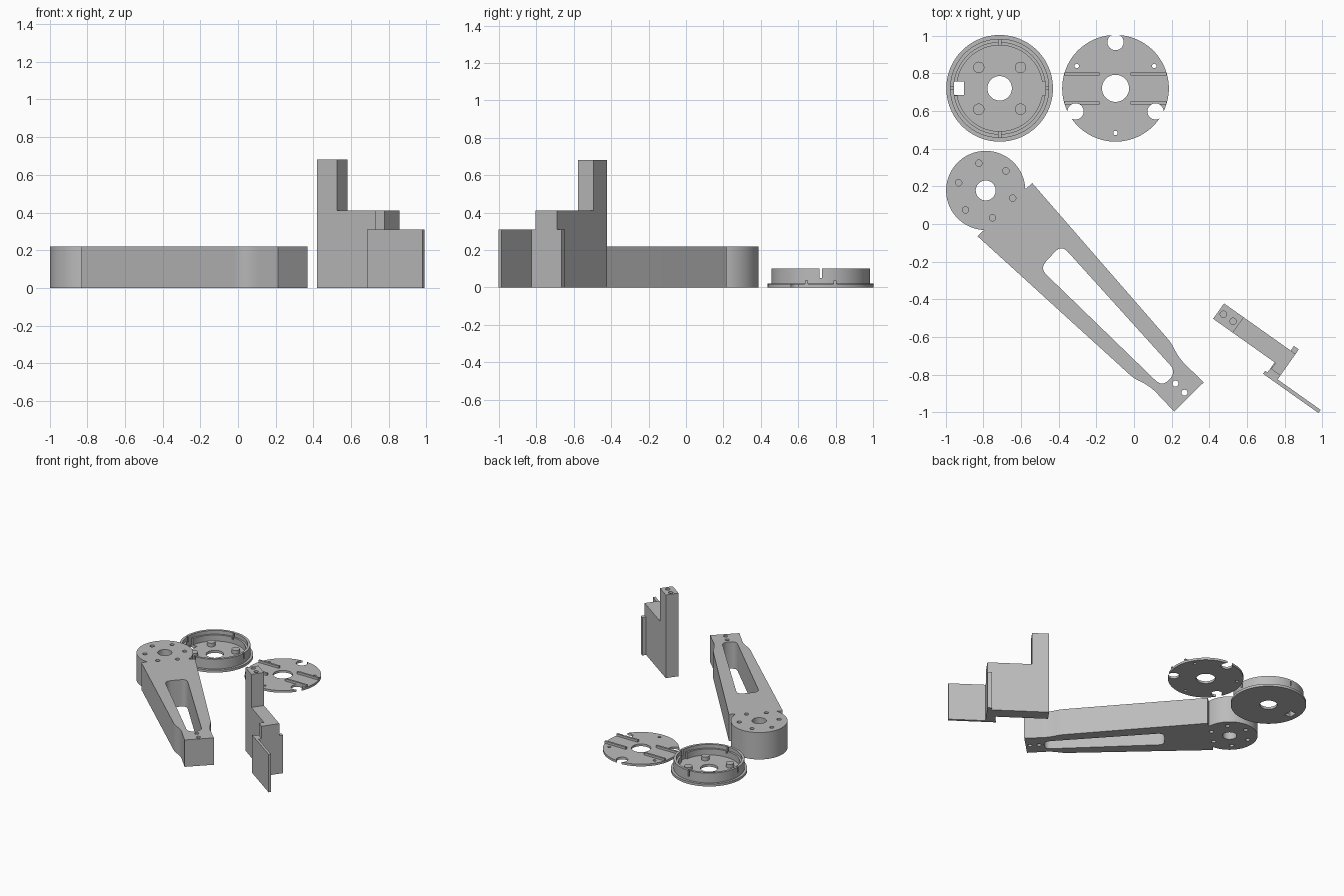
import bpy, math
from mathutils import Vector

if "Cube" in bpy.data.objects:
    bpy.data.objects.remove(bpy.data.objects["Cube"])

grey = bpy.data.materials.new("grey plastic")
grey.diffuse_color = (0.5, 0.5, 0.5, 1)
grey.use_nodes = True
grey.node_tree.nodes["Principled BSDF"].inputs["Base Color"].default_value = grey.diffuse_color


def prism(name, pts, z0, z1):
    """Upright solid from a counter-clockwise outline."""
    n = len(pts)
    verts = [(x, y, z0) for x, y in pts] + [(x, y, z1) for x, y in pts]
    faces = [tuple(reversed(range(n))), tuple(range(n, 2 * n))]
    faces += [(i, (i + 1) % n, n + (i + 1) % n, n + i) for i in range(n)]
    me = bpy.data.meshes.new(name)
    me.from_pydata(verts, [], faces)
    me.materials.append(grey)
    ob = bpy.data.objects.new(name, me)
    bpy.context.collection.objects.link(ob)
    return ob


def disc(name, c, r, z0, z1, n=32):
    return prism(name, [(c[0] + r * math.cos(2 * math.pi * i / n),
                         c[1] + r * math.sin(2 * math.pi * i / n)) for i in range(n)], z0, z1)


def box(name, x0, x1, y0, y1, z0, z1):
    return prism(name, [(x0, y0), (x1, y0), (x1, y1), (x0, y1)], z0, z1)


def combine(ob, others, op):
    """Boolean each helper into ob, bake the result and drop the helpers."""
    for o in others:
        m = ob.modifiers.new("bool", 'BOOLEAN')
        m.operation, m.solver, m.object = op, 'EXACT', o
    dg = bpy.context.evaluated_depsgraph_get()
    me = bpy.data.meshes.new_from_object(ob.evaluated_get(dg))
    ob.modifiers.clear()
    ob.data = me
    for o in others:
        bpy.data.objects.remove(o)
    return ob


def cut(ob, *others):
    return combine(ob, others, 'DIFFERENCE')


def fuse(ob, *others):
    return combine(ob, others, 'UNION')


def polar(c, r, deg):
    a = math.radians(deg)
    return (c[0] + r * math.cos(a), c[1] + r * math.sin(a))


def rounded(pts, radii, steps=5):
    """Round polygon corners with quadratic arcs."""
    out = []
    for i, p in enumerate(pts):
        p, r = Vector(p), radii[i]
        if not r:
            out.append(p)
            continue
        a = p + (Vector(pts[i - 1]) - p).normalized() * r
        b = p + (Vector(pts[(i + 1) % len(pts)]) - p).normalized() * r
        for k in range(steps + 1):
            t = k / steps
            out.append(a * (1 - t) ** 2 + p * 2 * t * (1 - t) + b * t * t)
    return [(v.x, v.y) for v in out]


# --- Round housing: flange, wall, inner ledge, pegs
C = (-0.713, 0.72)
cup = disc("housing", C, 0.283, 0, 0.02, 96)
wall = cut(disc("wall", C, 0.263, 0.01, 0.10, 96), disc("bore", C, 0.243, 0, 0.2, 96))
ledge = cut(disc("ledge", C, 0.25, 0.01, 0.07, 96), disc("bore", C, 0.228, 0, 0.2, 96),
            box("gap", C[0] - 0.3, C[0] + 0.3, C[1] - 0.037, C[1] + 0.037, 0.02, 0.2))
fuse(cup, wall, ledge)
fuse(cup, *[disc("peg", (C[0] + sx * 0.111, C[1] + sy * 0.111), 0.03, 0.01, 0.05)
            for sx in (-1, 1) for sy in (-1, 1)])
cut(cup, disc("hole", C, 0.065, -0.1, 0.2, 48),
    box("window", C[0] - 0.241, C[0] - 0.188, C[1] - 0.035, C[1] + 0.035, -0.1, 0.05),
    box("slit_x", C[0] - 0.3, C[0] + 0.3, C[1] - 0.007, C[1] + 0.007, 0.051, 0.2),
    box("slit_y", C[0] - 0.007, C[0] + 0.007, C[1] - 0.3, C[1] + 0.3, 0.051, 0.2))

# --- Cover plate with notches, holes and ribs
D = (-0.098, 0.72)
cover = disc("cover_plate", D, 0.283, 0, 0.018, 96)
fuse(cover, *[box("rib", D[0] + a, D[0] + b, D[1] + y - 0.008, D[1] + y + 0.008, 0.01, 0.036)
              for a, b in ((-0.27, -0.085), (0.08, 0.27)) for y in (-0.077, 0.077)])
cut(cover, disc("hole", D, 0.072, -0.1, 0.1, 48),
    *[disc("notch", polar(D, 0.245, a), 0.043, -0.1, 0.1) for a in (90, 210, 330)],
    *[disc("screw", polar(D, 0.237, a), 0.012, -0.1, 0.1, 16) for a in (30, 150, 270)])

# --- Long arm with round hub, tapered slot and end block
H = (-0.787, 0.178)
outline = [(-0.787, 0.0), (-0.797, -0.033), (-0.83, -0.065), (0.0, -0.82), (0.085, -0.86),
           (0.213, -0.995), (0.37, -0.84), (0.24, -0.715), (0.197, -0.63), (-0.54, 0.217),
           (-0.573, 0.187), (-0.6, 0.19)]
arm = prism("arm", rounded(outline, [0, 0, 0, .03, .05, 0, 0, .05, .03, 0, 0, 0]), 0, 0.22)
fuse(arm, disc("hub", H, 0.21, 0, 0.22, 96))
slot = rounded([(-0.5, -0.235), (0.15, -0.865), (0.225, -0.785), (-0.385, -0.11)],
               [.05, .05, .05, .05])
cut(arm, prism("slot", slot, -0.1, 0.3), disc("hole", H, 0.053, -0.1, 0.3, 48),
    *[disc("screw", p, 0.016, -0.1, 0.3, 20) for p in ((0.22, -0.847), (0.268, -0.895))],
    *[disc("screw", polar(H, 0.149, 44 + 60 * i), 0.017, z, z + 0.1, 20)
      for i in range(6) for z in (-0.04, 0.16)])

# --- Stepped bracket, laid out along its own axis u and across it v
O, A = (0.42, -0.503), math.radians(-35.3)


def slab(name, u0, u1, v0, v1, h):
    c, s = math.cos(A), math.sin(A)
    pts = [(u0, v0), (u1, v0), (u1, v1), (u0, v1)]
    return prism(name, [(O[0] + u * c - v * s, O[1] + u * s + v * c) for u, v in pts], 0, h)


bracket = slab("bracket", 0, 0.465, 0, 0.1, 0.41)
fuse(bracket, slab("post", 0, 0.128, 0, 0.1, 0.68),
     slab("step", 0.405, 0.465, -0.04, 0.05, 0.41),
     slab("cross_wall", 0.40, 0.465, -0.075, 0.05, 0.31),
     slab("tab", 0.433, 0.465, 0.05, 0.13, 0.31),
     slab("thin_plate", 0.385, 0.745, -0.085, -0.065, 0.31))
cut(bracket, disc("screw", (0.474, -0.479), 0.017, 0.6, 0.8, 20),
    disc("screw", (0.526, -0.516), 0.017, 0.6, 0.8, 20))

# Smooth curved walls, keep edges crisp
for ob in (cup, cover, arm, bracket):
    bpy.ops.object.select_all(action='DESELECT')
    ob.select_set(True)
    bpy.context.view_layer.objects.active = ob
    bpy.ops.object.shade_smooth_by_angle(angle=math.radians(30))
